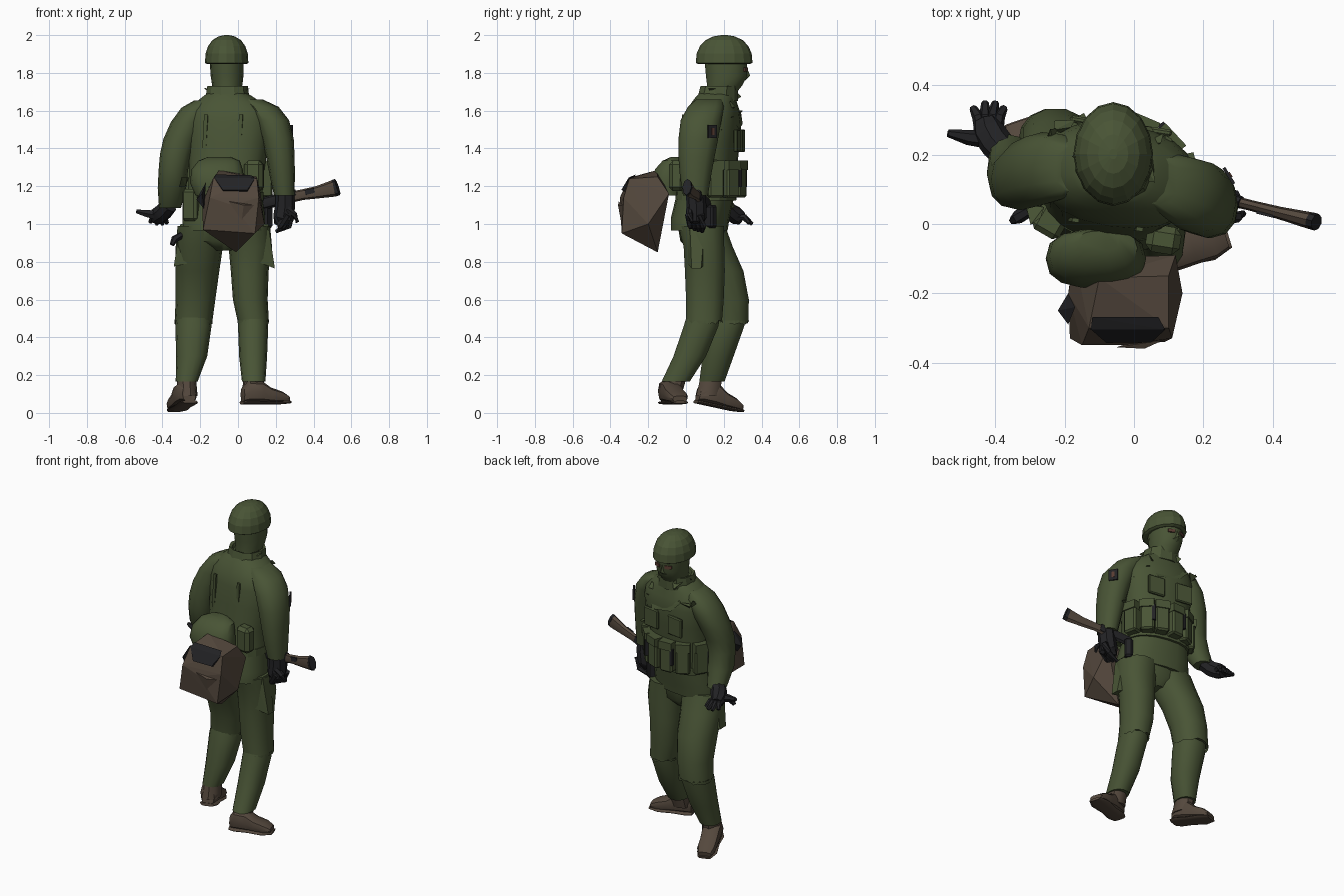
import bpy, bmesh, math, random
from mathutils import Vector, Matrix

random.seed(4)


def mat(name, rgb):
    m = bpy.data.materials.new(name)
    m.diffuse_color = (*rgb, 1)
    return m


GREEN = mat("olive cloth", (0.066, 0.089, 0.036))
BROWN = mat("brown leather", (0.088, 0.064, 0.046))
BLACK = mat("black gear", (0.016, 0.016, 0.018))
SKIN = mat("shaded skin", (0.10, 0.045, 0.032))


def finish(name, bm, m, smooth=True):
    bmesh.ops.recalc_face_normals(bm, faces=bm.faces)
    me = bpy.data.meshes.new(name)
    bm.to_mesh(me)
    bm.free()
    me.materials.append(m)
    ob = bpy.data.objects.new(name, me)
    bpy.context.collection.objects.link(ob)
    if smooth:
        bpy.ops.object.select_all(action='DESELECT')
        ob.select_set(True)
        bpy.context.view_layer.objects.active = ob
        bpy.ops.object.shade_smooth_by_angle(angle=math.radians(38))
    return ob


def skin_rings(bm, rings, caps=True):
    n = len(rings[0])
    vs = [[bm.verts.new(p) for p in r] for r in rings]
    for a, b in zip(vs, vs[1:]):
        for i in range(n):
            bm.faces.new((a[i], a[(i + 1) % n], b[(i + 1) % n], b[i]))
    if caps:
        bm.faces.new(vs[0])
        bm.faces.new(vs[-1])


def oval(n, rx, ry, p):
    for i in range(n):
        c, s = math.cos(2 * math.pi * i / n), math.sin(2 * math.pi * i / n)
        yield (math.copysign(abs(c) ** (2 / p), c) * rx, math.copysign(abs(s) ** (2 / p), s) * ry)


def loft(name, rings, m, n=16, p=2.2, yaw=0, smooth=True, caps=True):
    """Horizontal oval rings (x, y, z, rx, ry)."""
    bm, R = bmesh.new(), Matrix.Rotation(math.radians(yaw), 3, 'Z')
    skin_rings(bm, [[Vector((x, y, z)) + R @ Vector((u, v, 0)) for u, v in oval(n, rx, ry, p)]
                    for x, y, z, rx, ry in rings], caps)
    return finish(name, bm, m, smooth)


def tube(name, pts, m, n=8, flat=1.0, smooth=True):
    """Path of (x, y, z, r), section flattened sideways by flat."""
    P, rings = [Vector(q[:3]) for q in pts], []
    for i, q in enumerate(pts):
        t = (P[min(i + 1, len(P) - 1)] - P[max(i - 1, 0)]).normalized()
        side = t.cross(Vector((0, 0, 1)) if abs(t.z) < 0.9 else Vector((0, 1, 0))).normalized()
        up = side.cross(t)
        rings.append([P[i] + side * u + up * v for u, v in oval(n, q[3] * flat, q[3], 2)])
    bm = bmesh.new()
    skin_rings(bm, rings)
    return finish(name, bm, m, smooth)


def hull(name, pts, m):
    bm = bmesh.new()
    for q in pts:
        bm.verts.new(q)
    bmesh.ops.convex_hull(bm, input=bm.verts)
    return finish(name, bm, m, False)


def box(name, c, s, m, yaw=0, roll=0, bevel=0.0):
    bm = bmesh.new()
    bmesh.ops.create_cube(bm, size=1)
    bmesh.ops.scale(bm, vec=s, verts=bm.verts)
    if bevel:
        bmesh.ops.bevel(bm, geom=bm.edges[:], offset=bevel, segments=1, affect='EDGES')
    M = Matrix.Translation(c) @ Matrix.Rotation(math.radians(yaw), 4, 'Z') @ Matrix.Rotation(math.radians(roll), 4, 'Y')
    bmesh.ops.transform(bm, matrix=M, verts=bm.verts)
    return finish(name, bm, m, False)


# Head: faceted helmet, masked face, eye slit
loft("helmet", [(-.06, .202, .003 + z, .115 * k, .15 * k) for z, k in
     ((1.843, .9), (1.85, 1), (1.9, .97), (1.94, .85), (1.97, .66), (1.99, .38), (1.997, .1))],
     GREEN, n=16, p=1.95, smooth=False)
loft("masked_head", [(-.055, .18, 1.64, .07, .07), (-.057, .19, 1.70, .073, .083), (-.057, .205, 1.735, .08, .096),
                     (-.058, .215, 1.785, .087, .112), (-.06, .21, 1.87, .09, .115)], GREEN, n=14, p=2.1)
hull("nose", [(-.058, .34, 1.785), (-.095, .3, 1.76), (-.02, .3, 1.76), (-.058, .318, 1.84), (-.058, .28, 1.73)], GREEN)
for s in (-1, 1):
    box("eye_opening", (-.058 + s * .037, .317, 1.818), (.042, .009, .02), SKIN, yaw=-s * 22)

# Jacket with sloping shoulders
loft("jacket", [(-.075, .07, .965, .22, .145), (-.075, .075, 1.03, .222, .15), (-.07, .1, 1.14, .2, .15),
                (-.06, .115, 1.28, .2, .15), (-.05, .13, 1.43, .215, .15), (-.048, .14, 1.54, .225, .148),
                (-.048, .143, 1.6, .215, .135), (-.05, .15, 1.645, .175, .115), (-.055, .16, 1.68, .125, .1),
                (-.055, .165, 1.70, .09, .085)], GREEN, n=20, p=2.4, yaw=-9)
loft("pelvis", [(-.075, .09, .86, .05, .07), (-.075, .085, .91, .17, .115), (-.075, .08, 1.0, .205, .125)], GREEN)
loft("collar", [(-.055, .165, 1.65, .12, .11), (-.055, .175, 1.73, .108, .1), (-.055, .175, 1.725, .09, .088),
                (-.055, .175, 1.67, .08, .08)], GREEN, n=11, yaw=-9, smooth=False)

# Sleeves
loft("left_sleeve", [(-.17, .16, 1.655, .06, .07), (-.215, .165, 1.615, .085, .095), (-.265, .16, 1.54, .09, .105),
                     (-.305, .145, 1.45, .09, .1), (-.328, .13, 1.37, .085, .09), (-.342, .125, 1.29, .078, .082),
                     (-.35, .145, 1.19, .075, .08), (-.36, .2, 1.085, .058, .058)], GREEN, n=12)
loft("right_sleeve", [(.07, .125, 1.66, .06, .07), (.13, .105, 1.62, .085, .095), (.18, .08, 1.55, .09, .108),
                      (.21, .065, 1.45, .085, .105), (.225, .055, 1.35, .075, .095), (.235, .05, 1.25, .066, .082),
                      (.245, .05, 1.15, .054, .066)], GREEN, n=12)
box("arm_patch", (.274, .139, 1.49), (.055, .009, .07), BLACK, yaw=-58, roll=0)
box("arm_patch_stripe", (.278, .142, 1.49), (.016, .006, .035), SKIN, yaw=-58)

# Trousers with a stepped, frayed knee
LEGS = {
    "left": ([(-.19, .09, .99, .13, .12), (-.205, .125, .88, .125, .125), (-.215, .187, .75, .116, .12),
              (-.225, .227, .6, .105, .108), (-.235, .233, .49, .1, .1)],
             [(-.235, .228, .53, .09, .09), (-.236, .215, .46, .096, .096), (-.245, .17, .3, .082, .084),
              (-.272, .137, .165, .058, .068)]),
    "right": ([(.05, .08, .99, .12, .125), (.065, .095, .88, .115, .11), (.062, .1, .75, .1, .108),
               (.065, .1, .6, .092, .102), (.08, .095, .49, .083, .098)],
              [(.08, .095, .53, .075, .088), (.08, .08, .46, .08, .094), (.08, .02, .3, .074, .088),
               (.083, -.055, .165, .062, .076)]),
}
for side, (thigh, shin) in LEGS.items():
    loft(side + "_thigh", thigh, GREEN, n=14)
    loft(side + "_shin", shin, GREEN, n=14)
    for v in loft(side + "_knee_hem", [thigh[-1], (*thigh[-1][:2], .478, *thigh[-1][3:])], GREEN, n=28,
                  caps=False, smooth=False).data.vertices:
        if v.co.z < .485:
            v.co.z += random.uniform(-.012, .012)
hull("right_thigh_pocket", [(x, y, z) for x, z, a, b in ((.11, 1.0, 0, .11), (.16, 1.0, .02, .1), (.195, .765, .03, .08),
                                                        (.1, .8, .0, .11)) for y in (a, b)], GREEN)
hull("left_thigh_pocket", [(x, y, z) for x, z, a, b in ((-.26, 1.0, .03, .15), (-.305, 1.0, .05, .13), (-.34, .775, .08, .14),
                                                       (-.27, .79, .06, .18)) for y in (a, b)], GREEN)


# Boots: rings marched from heel to toe, plus sole
def boot(name, heel, heading, pitch):
    M = (Matrix.Translation(heel) @ Matrix.Rotation(math.radians(heading), 4, 'Z')
         @ Matrix.Rotation(math.radians(pitch), 4, 'Y'))
    for part, stations in (
            ("upper", ((0, .038, .01, .09), (.03, .055, .01, .13), (.1, .058, .01, .125), (.15, .056, .01, .09),
                       (.21, .056, .01, .07), (.25, .04, .012, .045))),
            ("sole", ((-.005, .04, 0, .018), (.03, .056, 0, .018), (.11, .05, 0, .018), (.2, .06, 0, .018),
                      (.258, .04, .005, .02)))):
        bm = bmesh.new()
        skin_rings(bm, [[M @ Vector((d, u, (lo + hi) / 2 + v)) for u, v in oval(10, w, (hi - lo) / 2, 2.8)]
                        for d, w, lo, hi in stations])
        finish(name + "_" + part, bm, BROWN)


boot("left_boot", (-.255, .055, .05), 109, 11.5)
boot("right_boot", (.025, -.105, .045), 17, 0)
loft("left_boot_shaft", [(-.27, .115, .09, .056, .065), (-.273, .135, .19, .05, .06)], BROWN, n=10)
loft("right_boot_shaft", [(.08, -.075, .1, .058, .055), (.083, -.055, .19, .055, .062)], BROWN, n=10)

# Gloved left hand, spread open
tube("left_palm", [(-.365, .2, 1.1, .045), (-.395, .23, 1.065, .048), (-.42, .265, 1.045, .048), (-.43, .295, 1.03, .036)],
     BLACK)
for i, tip in enumerate(((-.375, .335, 1.005), (-.40, .35, 1.0), (-.43, .35, 1.0), (-.465, .335, 1.01))):
    tube("left_finger", [(-.395 - i * .016, .275, 1.035, .019), (-.39 - i * .02, .31, 1.035, .018), (*tip, .011)], BLACK, n=6)
tube("left_thumb", [(-.42, .245, 1.045, .028), (-.48, .25, 1.055, .022), (-.537, .262, 1.067, .011)], BLACK, n=6)

# Gloved right hand gripping the rifle
tube("right_palm", [(.25, .05, 1.17, .05), (.25, .055, 1.1, .053), (.24, .055, 1.03, .055), (.22, .06, .99, .035)], BLACK)
for i in range(4):
    tube("right_finger", [(.29 - i * .01, .08 - i * .022, 1.05, .02), (.27 - i * .016, .09 - i * .022, .99, .018),
                          (.2 + i * .008, .085 - i * .02, .96 + i * .005, .011)], BLACK, n=6)
tube("right_thumb", [(.26, .02, 1.08, .02), (.3, .02, 1.05, .016), (.315, .03, 1.01, .01)], BLACK, n=6)

# Rifle
tube("rifle_stock", [(.27, .07, 1.14, .03), (.34, .053, 1.155, .028), (.42, .032, 1.168, .033), (.512, .009, 1.19, .045)],
     BROWN, flat=.55)
tube("rifle_butt_pad", [(.51, .01, 1.19, .045), (.527, .005, 1.196, .045)], BLACK, flat=.55)
tube("rifle_receiver", [(.31, .062, 1.155, .03), (.26, .075, 1.14, .034), (.1, .12, 1.1, .032)], BLACK, flat=.6)
box("rifle_bolt", (.38, .028, 1.172), (.05, .009, .026), BLACK, yaw=-14, roll=-12)

# Hip bag: slumped leather sack, black flap, rolled cloth
hull("hip_bag", [(-.13, -.3, 1.245), (.1, -.3, 1.24), (-.19, -.2, 1.11), (-.1, -.155, 1.285), (.1, -.15, 1.25),
                 (.12, -.09, 1.16), (-.17, -.1, 1.16), (.14, -.2, 1.0), (-.185, -.33, .97), (.09, -.34, .95),
                 (-.01, -.15, .85), (-.185, -.165, .97), (-.03, -.35, 1.1), (-.15, -.35, 1.14), (.11, -.33, 1.14)], BROWN)
hull("bag_flap", [(-.12, -.268, 1.262), (.07, -.268, 1.258), (-.125, -.304, 1.245), (.09, -.305, 1.243), (-.08, -.343, 1.18),
                  (.05, -.342, 1.18), (-.08, -.32, 1.17), (.05, -.32, 1.17)], BLACK)
hull("bag_side_strap", [(-.19, -.29, 1.16), (-.22, -.25, 1.13), (-.19, -.2, 1.16), (-.17, -.24, 1.22), (-.18, -.26, 1.08)], BLACK)
hull("bag_fold", [(-.05, -.356, 1.12), (.085, -.335, 1.1), (.02, -.345, 1.02), (.03, -.36, 1.1), (.05, -.32, 1.06)], BROWN)
loft("cloth_roll", [(-.1, -.1, 1.15, .125, .075), (-.11, -.1, 1.22, .145, .085), (-.11, -.09, 1.29, .135, .075),
                    (-.1, -.07, 1.335, .11, .055), (-.1, -.05, 1.355, .06, .03)], GREEN, n=14, p=2.5)
box("canteen_pouch", (.085, -.045, 1.255), (.1, .08, .16), GREEN, yaw=-9, bevel=.02)
box("rear_hip_pouch", (-.24, .01, 1.1), (.09, .09, .17), GREEN, yaw=-30, bevel=.015)
box("holster", (.15, .13, 1.04), (.05, .06, .12), BLACK, yaw=-40, bevel=.01)

# Belt and front pouches arranged around the waist
loft("belt", [(-.068, .105, 1.125, .206, .157), (-.068, .108, 1.17, .205, .158)], GREEN, n=20, p=2.4, yaw=-9, smooth=False)
for i, a in enumerate((22, 52, 76, 102, 128, 158)):
    t = math.radians(a - 9)
    c = Vector((-.062 + .208 * math.cos(t), .118 + .165 * math.sin(t), 1.235))
    box("magazine_pouch", c, (.085, .07, .19), GREEN, yaw=a - 99, bevel=.01)
    out = Vector((math.cos(t), math.sin(t), 0))
    box("pouch_flap", c + out * .008 + Vector((0, 0, .075)), (.088, .068, .05), GREEN, yaw=a - 99)
    if i % 2:
        side = Vector((-out.y, out.x, 0)) * .042
        box("pouch_clip", c + out * .03 + side + Vector((0, 0, .01)), (.02, .022, .1), BLACK, yaw=a - 99)

# Harness straps, chest flap, loose cloth tabs
for x in (-.185, .0):
    box("back_strap", (x + .01, -.014 - x * .14, 1.46), (.02, .012, .24), GREEN, yaw=-9, roll=3)
    box("chest_pocket", (x + .055, .27 - x * .14, 1.44), (.11, .02, .12), GREEN, yaw=-9, bevel=.006)
hull("chest_flap", [(-.17, .29, 1.6), (.08, .225, 1.6), (.05, .28, 1.5), (-.1, .3, 1.53), (-.05, .22, 1.62)], GREEN)
tabs = [(-.23, .27, 1.6), (-.2, .285, 1.57), (.1, .225, 1.58), (.13, .21, 1.5), (.06, .24, 1.62), (-.12, .26, 1.68),
        (-.16, .17, 1.69), (.05, .15, 1.69), (-.28, .03, 1.22), (.2, .15, 1.33)]
for q in tabs:
    hull("loose_cloth_tab", [Vector(q) + Vector([random.uniform(-.033, .033) for _ in range(3)]) for _ in range(5)], GREEN)

# Small tool hanging at the left hip
tube("hip_tool", [(-.3, .04, .94, .018), (-.335, .02, .92, .02), (-.35, .01, .89, .012)], BLACK, n=6)
